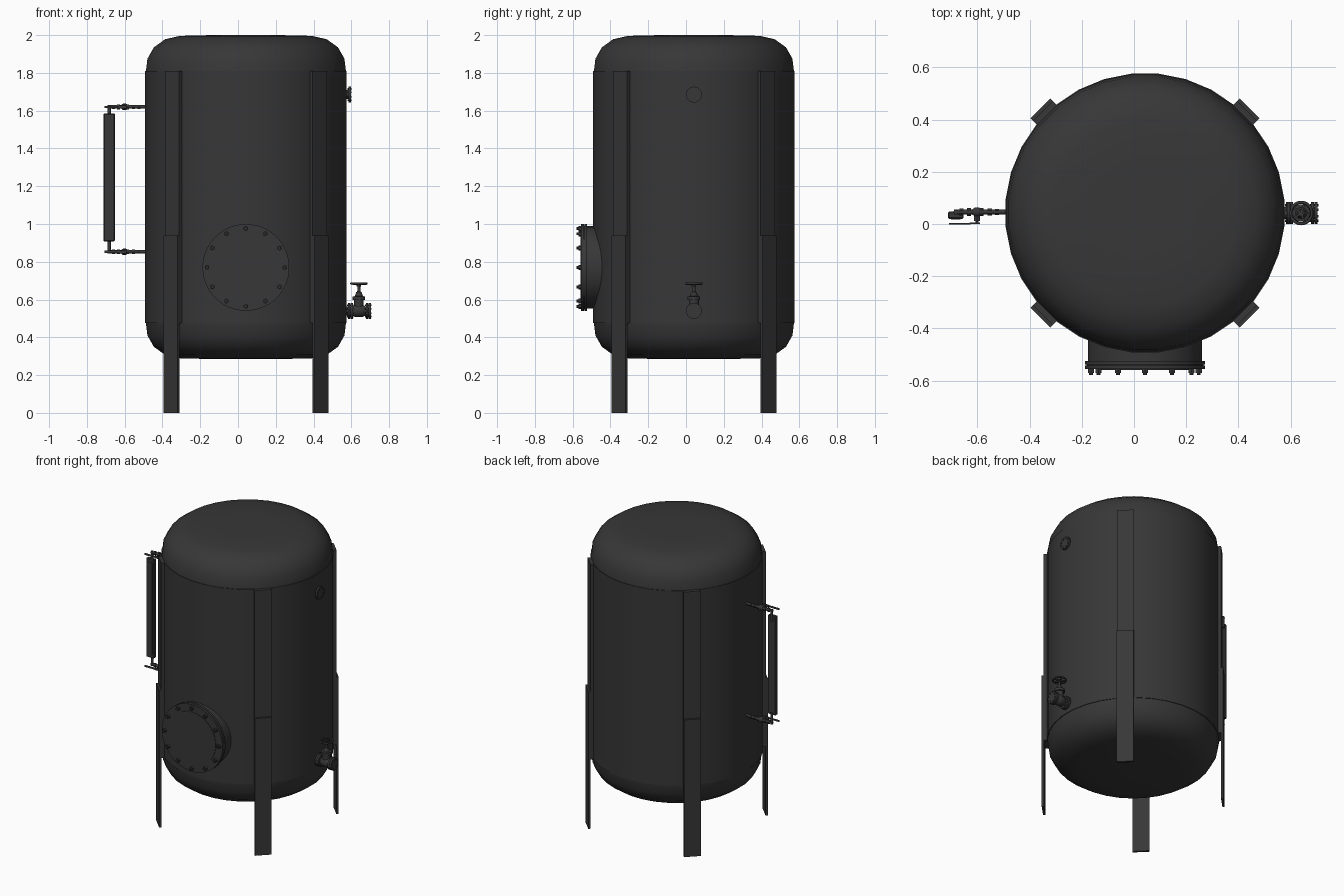
import bpy, bmesh, math
from mathutils import Matrix, Vector

cube = bpy.data.objects.get("Cube")
if cube:
    bpy.data.objects.remove(cube, do_unlink=True)

steel = bpy.data.materials.new("dark steel")
steel.use_nodes = True
COLOUR = (0.038, 0.038, 0.038, 1)
steel.diffuse_color = COLOUR
steel.node_tree.nodes["Principled BSDF"].inputs["Base Color"].default_value = COLOUR

C = 0.042      # tank axis sits at x = y = C
R = 0.536      # shell radius
SIDES = 32
AXES = {
    "z": Matrix(),
    "x": Matrix.Rotation(math.pi / 2, 4, "Y"),     # profile height runs along +x
    "-y": Matrix.Rotation(math.pi / 2, 4, "X"),    # profile height runs along -y
}


def finish(name, bm, angle=35):
    bmesh.ops.recalc_face_normals(bm, faces=bm.faces)
    me = bpy.data.meshes.new(name)
    bm.to_mesh(me)
    bm.free()
    me.materials.append(steel)
    ob = bpy.data.objects.new(name, me)
    bpy.context.collection.objects.link(ob)
    bpy.ops.object.select_all(action="DESELECT")
    ob.select_set(True)
    bpy.context.view_layer.objects.active = ob
    bpy.ops.object.shade_smooth_by_angle(angle=math.radians(angle))
    return ob


def lathe(name, profile, loc=(0, 0, 0), axis="z", n=16, angle=35):
    """Capped solid of revolution from (radius, height) pairs."""
    bm = bmesh.new()
    rings = []
    for r, h in profile:
        turn = [math.tau * (i + 0.5) / n for i in range(n)]
        rings.append([bm.verts.new((r * math.cos(a), r * math.sin(a), h)) for a in turn])
    for low, high in zip(rings, rings[1:]):
        for i in range(n):
            j = (i + 1) % n
            bm.faces.new((low[i], low[j], high[j], high[i]))
    bm.faces.new(rings[0][::-1])
    bm.faces.new(rings[-1])
    bmesh.ops.transform(bm, matrix=Matrix.Translation(loc) @ AXES[axis], verts=bm.verts)
    return finish(name, bm, angle)


def rod(name, radius, start, end, loc, axis="z", n=12):
    return lathe(name, [(radius, start), (radius, end)], loc, axis, n)


def box(name, low, high, turn=0.0, origin=(0, 0, 0), bevel=0.0):
    low, high = Vector(low), Vector(high)
    bm = bmesh.new()
    bmesh.ops.create_cube(bm, size=1)
    m = (Matrix.Translation(origin) @ Matrix.Rotation(turn, 4, "Z")
         @ Matrix.Translation((low + high) / 2) @ Matrix.Diagonal((*(high - low), 1)))
    bmesh.ops.transform(bm, matrix=m, verts=bm.verts)
    if bevel:
        bmesh.ops.bevel(bm, geom=bm.edges[:], offset=bevel, segments=1, affect="EDGES")
    return finish(name, bm, 20)


# Tank shell and its two dished ends
BOTTOM, TOP = 0.475, 1.81
lathe("tank_shell", [(R, BOTTOM), (R, TOP)], (C, C, 0), n=SIDES)
dish = [(0.532, 0), (0.524, 0.065), (0.49, 0.125), (0.43, 0.168), (0.35, 0.186), (0.18, 0.19)]
lathe("top_dish", [(r, TOP + h) for r, h in dish], (C, C, 0), n=SIDES, angle=60)
lathe("bottom_dish", [(r, BOTTOM - h) for r, h in dish], (C, C, 0), n=SIDES, angle=60)

# Four legs on long backing pads
for i, corner in enumerate(("back_left", "back_right", "front_right", "front_left")):
    turn = math.radians(45 + 90 * i)
    box(corner + "_pad", (0.52, -0.053, BOTTOM), (0.553, 0.053, TOP), turn, (C, C, 0))
    box(corner + "_leg", (0.552, -0.053, 0), (0.566, 0.053, 0.94), turn, (C, C, 0))

# Bolted manway on the front
MZ = 0.77
rod("manway_neck", 0.219, 0.35, 0.527, (C, 0, MZ), "-y", 40)
rod("manway_flange", 0.23, 0.524, 0.538, (C, 0, MZ), "-y", 40)
rod("manway_gasket", 0.224, 0.537, 0.542, (C, 0, MZ), "-y", 40)
rod("manway_cover", 0.23, 0.541, 0.556, (C, 0, MZ), "-y", 40)
rod("manway_cover_face", 0.18, 0.555, 0.559, (C, 0, MZ), "-y", 40)
for i in range(12):
    a = math.tau * i / 12
    spot = (C + 0.206 * math.cos(a), 0, MZ + 0.206 * math.sin(a))
    rod("manway_nut", 0.0135, 0.555, 0.57, spot, "-y", 6)
    rod("manway_bolt", 0.008, 0.51, 0.579, spot, "-y", 8)


def flange(name, x, z, thick=0.012, bolts=8):
    """Small bolted pipe flange facing +x."""
    rod(name, 0.042, x, x + thick, (0, C, z), "x", 24)
    for i in range(bolts):
        a = math.tau * (i + 0.5) / bolts
        spot = (0, C + 0.032 * math.cos(a), z + 0.032 * math.sin(a))
        rod(name + "_bolt", 0.005, x - 0.004, x + thick + 0.004, spot, "x", 6)


# Upper inlet nozzle
rod("inlet_nozzle", 0.024, 0.55, 0.59, (0, C, 1.685), "x", 16)
flange("inlet_flange", 0.585, 1.685)

# Drain gate valve
VZ, VX = 0.54, 0.64
rod("drain_pipe", 0.024, 0.55, 0.70, (0, C, VZ), "x", 16)
for x in (0.582, 0.596, 0.677, 0.691):
    flange("drain_flange", x, VZ)
lathe("valve_body", [(0.024, 0.605), (0.034, 0.622), (0.034, 0.658), (0.024, 0.675)],
      (0, C, VZ), "x", 16)
lathe("valve_bonnet", [(0.026, 0.54), (0.026, 0.598), (0.034, 0.598), (0.034, 0.616),
                       (0.022, 0.618), (0.014, 0.64), (0.009, 0.642), (0.006, 0.69)],
      (VX, C, 0), n=16)


def torus(name, loc, major, minor, n=24, m=6):
    bm = bmesh.new()
    start = [bm.verts.new((major + minor * math.cos(math.tau * k / m), 0,
                           minor * math.sin(math.tau * k / m))) for k in range(m)]
    edges = [bm.edges.new((start[k], start[(k + 1) % m])) for k in range(m)]
    bmesh.ops.spin(bm, geom=start + edges, cent=(0, 0, 0), axis=(0, 0, 1),
                   angle=math.tau, steps=n, use_merge=True)
    bmesh.ops.remove_doubles(bm, verts=bm.verts, dist=1e-5)
    bmesh.ops.translate(bm, vec=loc, verts=bm.verts)
    return finish(name, bm, 70)


torus("handwheel_rim", (VX, C, 0.685), 0.041, 0.006)
rod("handwheel_hub", 0.012, 0.668, 0.688, (VX, C, 0), n=10)
for i in range(5):
    box("handwheel_spoke", (0.005, -0.004, 0.677), (0.04, 0.004, 0.685),
        math.tau * i / 5, (VX, C, 0))

# Level gauge on the right side: body, glass frame, end fittings
GX, GY = -0.682, 0.046
box("gauge_body", (-0.712, 0.02, 0.908), (-0.652, 0.047, 1.585), bevel=0.004)
box("gauge_frame", (-0.7, 0.017, 0.93), (-0.664, 0.021, 1.563))
for z, side in ((1.62, -1), (0.853, 1)):
    rod("gauge_pipe", 0.009, -0.69, -0.48, (0, GY, z), "x", 12)
    low, high = sorted((z - 0.009 * side, z + 0.07 * side))
    rod("gauge_riser", 0.009, low, high, (GX, GY, 0), n=12)
    # Hexagonal unions along the pipe
    for x, r in ((-0.66, 0.013), (-0.632, 0.015), (-0.585, 0.015), (-0.552, 0.013), (-0.525, 0.012)):
        rod("gauge_union", r, x - 0.008, x + 0.008, (0, GY, z), "x", 6)
    lathe("gauge_valve", [(0.011, -0.618), (0.018, -0.608), (0.018, -0.594), (0.011, -0.584)],
          (0, GY, z), "x", 12)
    rod("gauge_valve_stem", 0.007, -GY - 0.015, -0.002, (-0.601, 0, z), "-y", 10)
    rod("gauge_valve_collar", 0.013, -0.03, -0.012, (-0.601, 0, z), "-y", 6)
    # Flat lever pointing away from the tank
    box("gauge_lever_root", (-0.63, 0, z - 0.008), (-0.59, 0.005, z + 0.008))
    box("gauge_lever", (-0.708, -0.001, z - 0.006), (-0.625, 0.003, z + 0.006))
